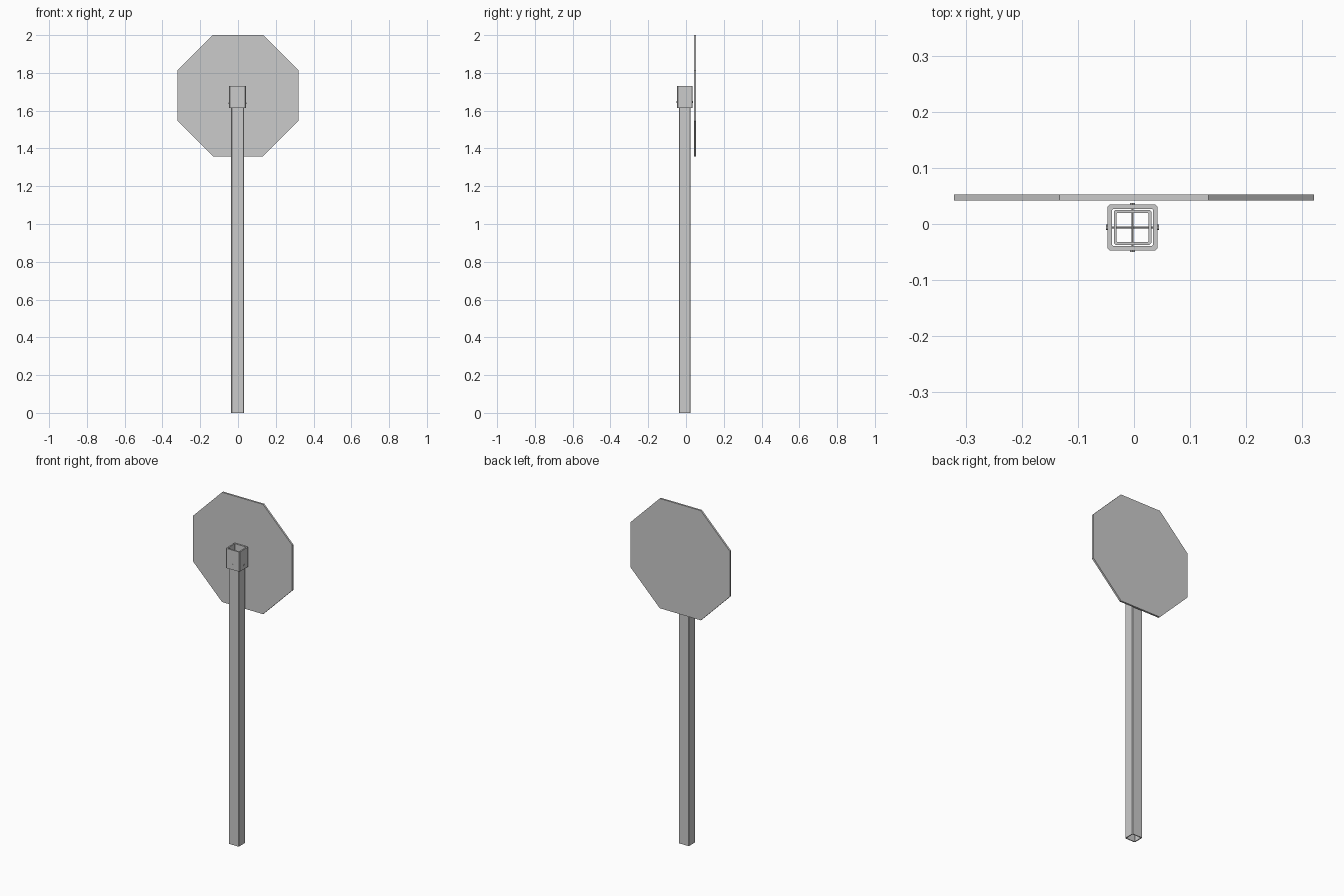
import bpy, bmesh, math
from mathutils import Matrix, Vector

if "Cube" in bpy.data.objects:
    bpy.data.objects.remove(bpy.data.objects["Cube"])

CX, CY = -0.0025, -0.006   # axis of the post


def finish(name, bm):
    bmesh.ops.recalc_face_normals(bm, faces=bm.faces)
    me = bpy.data.meshes.new(name)
    bm.to_mesh(me)
    bm.free()
    ob = bpy.data.objects.new(name, me)
    bpy.context.collection.objects.link(ob)
    return ob


def chamfered(hx, hy, c):
    return [(hx, -hy + c), (hx, hy - c), (hx - c, hy), (-hx + c, hy),
            (-hx, hy - c), (-hx, -hy + c), (-hx + c, -hy), (hx - c, -hy)]


def tube(name, hx, hy, wall, c, z0, z1):
    """Open rectangular tube with chamfered corners."""
    bm = bmesh.new()
    outer = chamfered(hx, hy, c)
    inner = chamfered(hx - wall, hy - wall, c * 0.5)
    rings = [[bm.verts.new((CX + x, CY + y, z)) for x, y in prof]
             for prof, z in ((outer, z0), (outer, z1), (inner, z1), (inner, z0))]
    for k in range(4):
        a, b = rings[k], rings[(k + 1) % 4]
        for i in range(8):
            j = (i + 1) % 8
            bm.faces.new((a[i], a[j], b[j], b[i]))
    return finish(name, bm)


def bolt(name, axis, half, z):
    """Thin rod through the collar with a small hex head on each end."""
    bm = bmesh.new()
    rot = Vector((0, 0, 1)).rotation_difference(Vector(axis)).to_matrix().to_4x4()
    base = Matrix.Translation((CX, CY, z)) @ rot
    for r, depth, off, n in ((0.0018, 2 * half, 0, 8),
                             (0.005, 0.003, half, 6), (0.005, 0.003, -half, 6)):
        bmesh.ops.create_cone(bm, cap_ends=True, segments=n, radius1=r, radius2=r,
                              depth=depth, matrix=base @ Matrix.Translation((0, 0, off)))
    return finish(name, bm)


# Square hollow post and the bracket collar around its top
tube("post", 0.0335, 0.031, 0.005, 0.003, 0.0, 1.68)
tube("collar", 0.0445, 0.041, 0.008, 0.004, 1.615, 1.73)

# Crossed bolts clamping collar to post
bolt("side_bolt", (1, 0, 0), 0.0455, 1.64)
bolt("front_bolt", (0, 1, 0), 0.042, 1.645)

# Octagonal sign plate
bm = bmesh.new()
bmesh.ops.create_cone(bm, cap_ends=True, segments=8, radius1=0.321 / math.cos(math.pi / 8),
                      radius2=0.321 / math.cos(math.pi / 8), depth=0.011,
                      matrix=Matrix.Translation((0, 0.0475, 1.679))
                      @ Matrix.Rotation(math.pi / 2, 4, 'X')
                      @ Matrix.Rotation(math.pi / 8, 4, 'Z'))
finish("sign_plate", bm)
